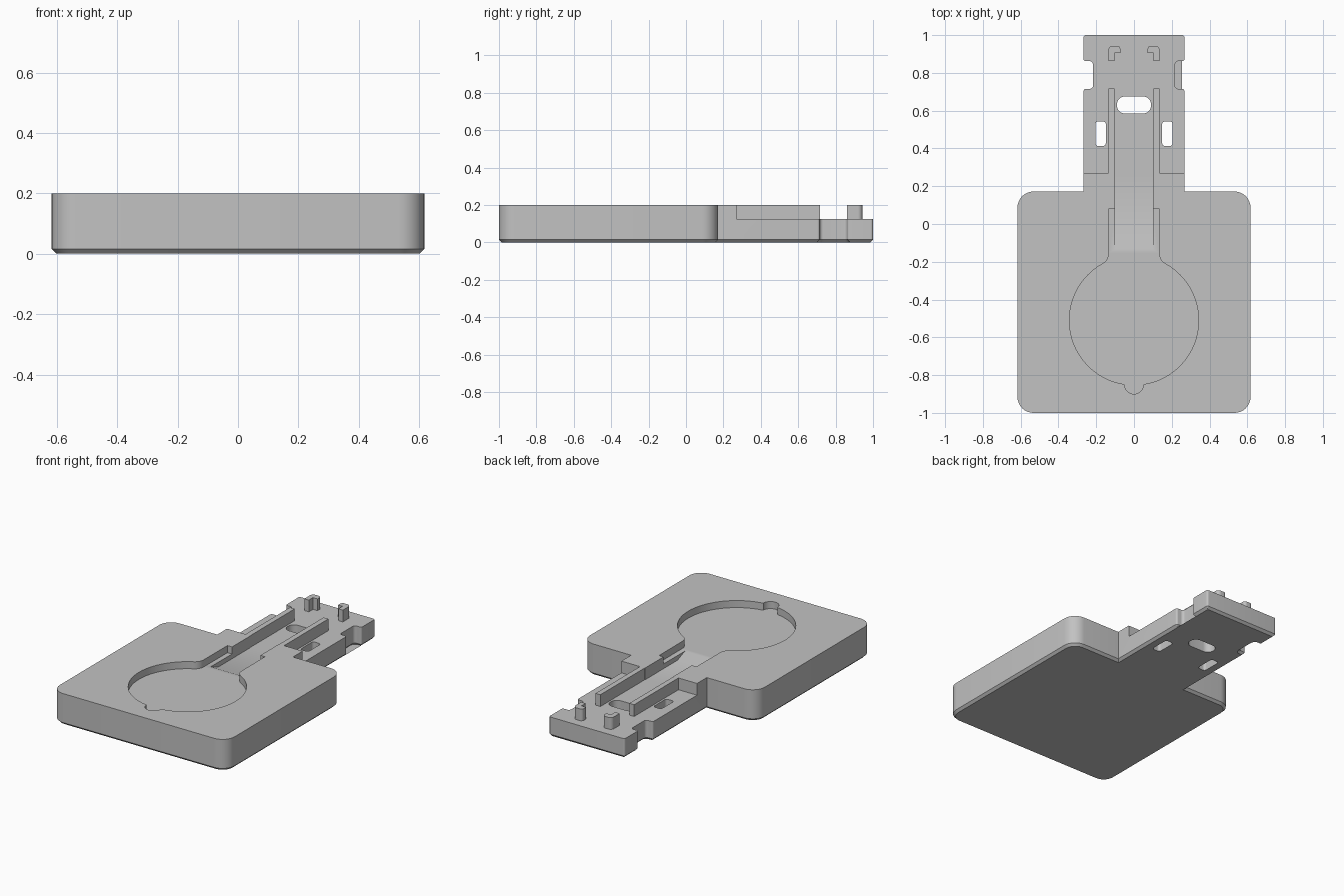
import bpy
import bmesh
from math import cos, sin, radians, pi
from mathutils import Vector, Matrix

old = bpy.data.objects.get("Cube")
if old:
    bpy.data.objects.remove(old, do_unlink=True)

GREY = (0.54, 0.54, 0.54, 1)
mat = bpy.data.materials.new("light grey plastic")
mat.use_nodes = True
mat.diffuse_color = GREY
mat.node_tree.nodes["Principled BSDF"].inputs["Base Color"].default_value = GREY

TOP, DECK, POCKET = 0.2, 0.125, 0.155


def rounded(corners, steps=8):
    """Outline with each (x, y, radius) corner replaced by a tangent arc."""
    out = []
    for i, (x, y, r) in enumerate(corners):
        p = Vector((x, y))
        if r == 0:
            out.append(p)
            continue
        a = (Vector(corners[i - 1][:2]) - p).normalized()
        b = (Vector(corners[(i + 1) % len(corners)][:2]) - p).normalized()
        half = a.angle(b) / 2
        centre = p + (a + b).normalized() * r / sin(half)
        start = p + a * r * cos(half) / sin(half) - centre
        end = p + b * r * cos(half) / sin(half) - centre
        turn = start.angle_signed(end)
        for k in range(steps + 1):
            out.append(centre + Matrix.Rotation(-turn * k / steps, 2) @ start)
    return out


def mirrored(half):
    """Close a right-hand half outline with its reflection in x."""
    return half + [(-p[0], *p[1:]) for p in reversed(half) if abs(p[0]) > 1e-6]


def rect(x0, x1, y0, y1, r=0):
    return rounded([(x0, y0, r), (x1, y0, r), (x1, y1, r), (x0, y1, r)])


def arc(cx, cy, r, a0, a1, n):
    angles = [radians(a0 + (a1 - a0) * k / n) for k in range(n + 1)]
    return [(cx + r * cos(t), cy + r * sin(t)) for t in angles]


def prism(name, outline, z0, z1, chamfer=0, place=None):
    bm = bmesh.new()
    base = bm.faces.new([bm.verts.new((p[0], p[1], z0)) for p in outline])
    ext = bmesh.ops.extrude_face_region(bm, geom=[base])["geom"]
    bmesh.ops.translate(bm, vec=(0, 0, z1 - z0),
                        verts=[v for v in ext if isinstance(v, bmesh.types.BMVert)])
    if chamfer:
        edges = [e for e in bm.edges if all(abs(v.co.z - z0) < 1e-6 for v in e.verts)]
        bmesh.ops.bevel(bm, geom=edges, offset=chamfer, segments=1, affect='EDGES')
    if place:
        bm.transform(place)
    bmesh.ops.recalc_face_normals(bm, faces=bm.faces)
    mesh = bpy.data.meshes.new(name)
    bm.to_mesh(mesh)
    bm.free()
    mesh.materials.append(mat)
    obj = bpy.data.objects.new(name, mesh)
    bpy.context.collection.objects.link(obj)
    return obj


def activate(obj):
    bpy.ops.object.select_all(action='DESELECT')
    obj.select_set(True)
    bpy.context.view_layer.objects.active = obj


def cut(obj, cutter):
    cutter.hide_render = True
    mod = obj.modifiers.new("cut", 'BOOLEAN')
    mod.operation, mod.solver, mod.object = 'DIFFERENCE', 'EXACT', cutter
    activate(obj)
    bpy.ops.object.modifier_apply(modifier=mod.name)
    bpy.data.objects.remove(cutter, do_unlink=True)


# Base block and notched tongue in one outline
plan = mirrored([
    (0.617, -1, 0.085), (0.617, 0.172, 0.085), (0.267, 0.172, 0),
    (0.267, 0.715, 0.012), (0.217, 0.715, 0.018), (0.217, 0.862, 0.018),
    (0.267, 0.862, 0.012), (0.267, 1, 0.012)])
body = prism("base_plate", rounded(plan), 0, TOP, chamfer=0.015)

# Lowered deck on the tongue
cut(body, prism("deck_cutter", rect(-0.5, 0.5, 0.27, 1.2), DECK, 0.4))

# Round pocket with thumb notch and filleted neck
pocket = mirrored(
    [(0.132, 0.083)] + arc(0.197, -0.155, 0.064, 180, 241, 8)
    + arc(0, -0.51, 0.342, 60, -81, 44) + arc(0, -0.85, 0.05, 0, -90, 8))
cut(body, prism("pocket_cutter", pocket, POCKET, 0.4))

# Channel with a ramp up into the pocket (profile in y-z, run along x)
profile = [(-0.132, POCKET), (-0.058, DECK), (0.3, DECK), (0.3, 0.4), (-0.132, 0.4)]
to_x = Matrix(((0, 0, 1, 0), (1, 0, 0, 0), (0, 1, 0, 0), (0, 0, 0, 1)))
cut(body, prism("channel_cutter", profile, -0.1, 0.1, place=to_x))

# Through slots
cut(body, prism("slot_cutter", rect(-0.09, 0.09, 0.585, 0.675, 0.042), -0.1, 0.4))
for s in (-1, 1):
    cut(body, prism("slot_cutter",
                    rect(s * 0.177 - 0.028, s * 0.177 + 0.028, 0.413, 0.543, 0.016), -0.1, 0.4))

parts = [body]
for side, s in (("left", 1), ("right", -1)):
    # Guide rails beside the channel
    parts.append(prism(side + "_rail", rect(s * 0.102, s * 0.136, 0.268, 0.717), DECK - 0.01, TOP))
    # Hooked posts near the tongue end
    hook = rounded([(0.136, 0.862, 0), (0.136, 0.943, 0.024), (0.072, 0.943, 0.018),
                    (0.072, 0.904, 0), (0.104, 0.904, 0), (0.104, 0.862, 0)])
    parts.append(prism(side + "_hook_post", [(s * p[0], p[1]) for p in hook], DECK - 0.01, TOP))

for obj in parts:
    activate(obj)
    bpy.ops.object.shade_smooth_by_angle(angle=pi / 6)
